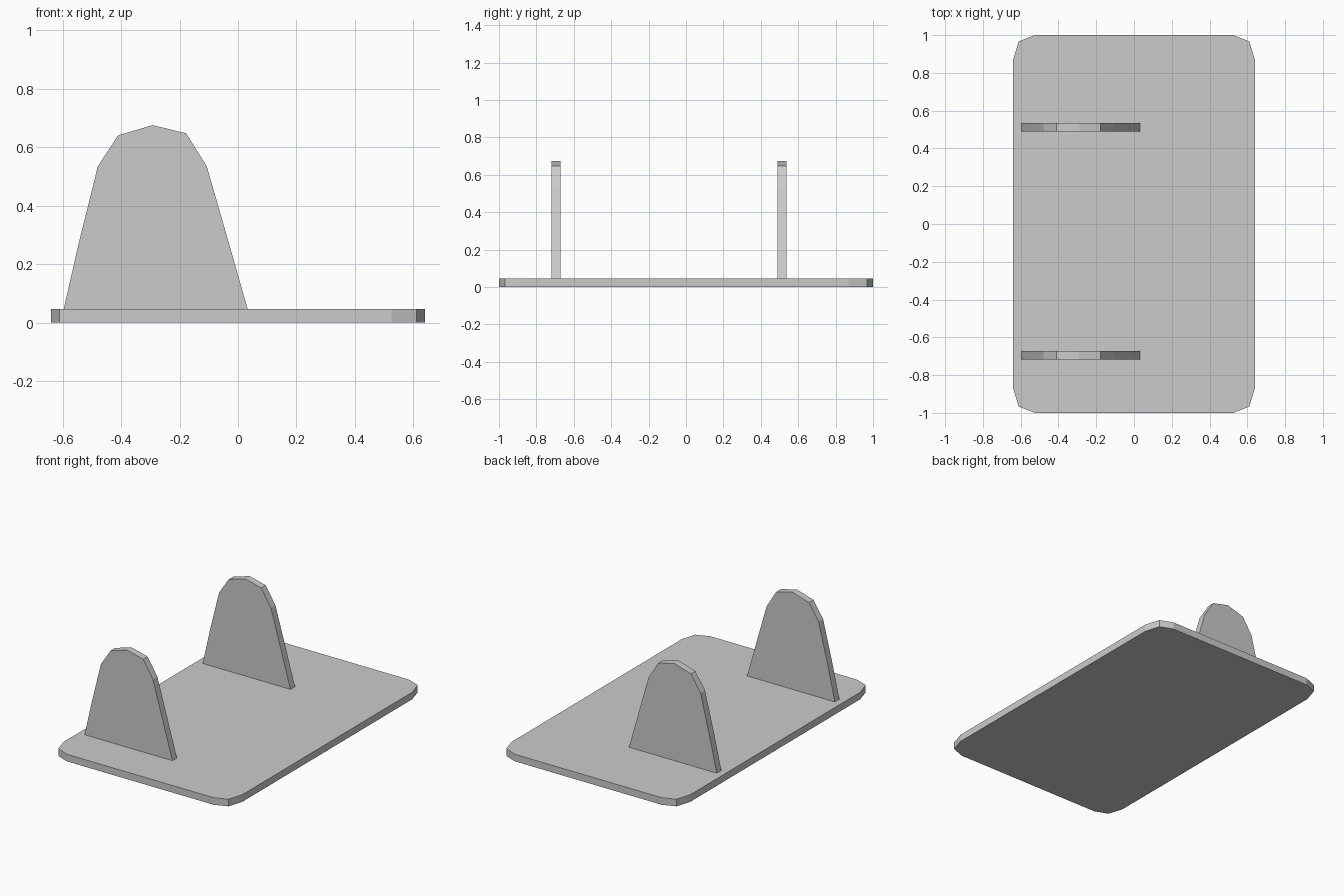
import bpy
import bmesh
from mathutils import Vector

cube = bpy.data.objects.get("Cube")
if cube:
    bpy.data.objects.remove(cube, do_unlink=True)

THICKNESS = 0.046

# Single plain grey
grey = bpy.data.materials.new("plain grey")
grey.use_nodes = True
colour = (0.6, 0.6, 0.6, 1)
grey.diffuse_color = colour
grey.node_tree.nodes["Principled BSDF"].inputs["Base Color"].default_value = colour


def extruded(name, outline, direction):
    """Make a flat-shaded solid by extruding a closed 3D outline."""
    bm = bmesh.new()
    face = bm.faces.new([bm.verts.new(p) for p in outline])
    result = bmesh.ops.extrude_face_region(bm, geom=[face], use_keep_orig=True)
    moved = [g for g in result["geom"] if isinstance(g, bmesh.types.BMVert)]
    bmesh.ops.translate(bm, verts=moved, vec=Vector(direction))
    bmesh.ops.recalc_face_normals(bm, faces=bm.faces)
    mesh = bpy.data.meshes.new(name)
    bm.to_mesh(mesh)
    bm.free()
    mesh.materials.append(grey)
    obj = bpy.data.objects.new(name, mesh)
    bpy.context.collection.objects.link(obj)
    return obj


# Base plate: one faceted corner mirrored to all four quadrants
corner = [(0.64, 0.87), (0.61, 0.967), (0.525, 1.0)]
outline = []
for sx, sy in ((1, 1), (-1, 1), (-1, -1), (1, -1)):
    points = corner if sx * sy > 0 else corner[::-1]
    outline += [(sx * x, sy * y, 0) for x, y in points]
extruded("base_plate", outline, (0, 0, THICKNESS))

# Two upright supports with tapered, faceted round tops
profile = [(-0.596, THICKNESS), (-0.545, 0.27), (-0.479, 0.535),
           (-0.41, 0.64), (-0.292, 0.675), (-0.177, 0.647),
           (-0.107, 0.535), (-0.035, 0.285), (0.033, THICKNESS)]
for name, y in (("front_support", -0.718), ("back_support", 0.49)):
    extruded(name, [(x, y, z) for x, z in profile], (0, THICKNESS, 0))
